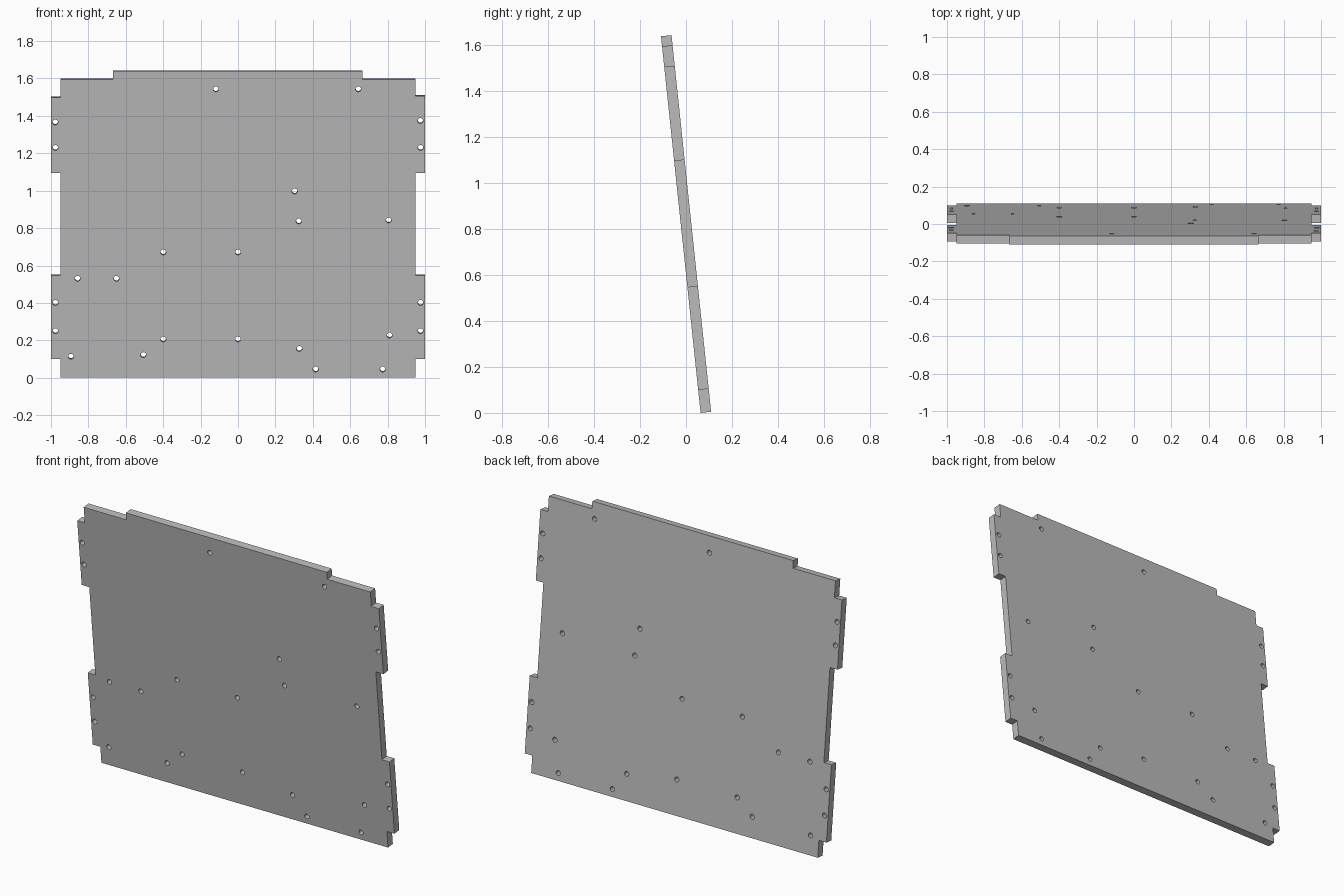
import bpy, math
from mathutils import Vector

if "Cube" in bpy.data.objects:
    bpy.data.objects.remove(bpy.data.objects["Cube"])

T = 0.046                    # panel thickness
TILT = math.radians(6)       # panel leans toward the front
HOLE_R = 0.0145

grey = bpy.data.materials.new("light_grey")
grey.diffuse_color = (0.5, 0.5, 0.5, 1)
grey.use_nodes = True
grey.node_tree.nodes["Principled BSDF"].inputs["Base Color"].default_value = grey.diffuse_color

curve = bpy.data.curves.new("panel_profile", 'CURVE')
curve.dimensions = '2D'
curve.fill_mode = 'BOTH'
curve.extrude = T / 2


def loop(points):
    s = curve.splines.new('POLY')
    s.points.add(len(points) - 1)
    for p, (x, y) in zip(s.points, points):
        p.co = (x, y, 0, 1)
    s.use_cyclic_u = True


# One side edge with its two tabs, bottom to top
def side(sign, tab_top):
    pts = [(.95, 0), (.95, .1005), (1, .1005), (1, .551), (.95, .551),
           (.95, 1.102), (1, 1.102), (1, tab_top), (.95, tab_top), (.95, 1.604)]
    return [(sign * x, y) for x, y in pts]


# Outline with the wide top tab
top_tab = [(.665, 1.604), (.665, 1.648), (-.667, 1.648), (-.667, 1.604)]
loop(side(1, 1.514) + top_tab + side(-1, 1.506)[::-1])

# Screw holes (x, height in the front view)
holes = [(-.118, 1.543), (.643, 1.543), (.303, .997), (.325, .837), (.805, .842),
         (-.4, .671), (0, .671), (-.858, .53), (-.65, .53), (-.4, .206), (0, .206),
         (.81, .227), (.328, .155), (-.893, .114), (-.506, .122), (.415, .045),
         (.774, .045), (-.977, 1.366), (.975, 1.374)]
holes += [(s * .976, z) for s in (-1, 1) for z in (1.23, .401, .25)]
for x, z in holes:
    v = z / math.cos(TILT)
    loop([(x + HOLE_R * math.cos(a), v + HOLE_R * math.sin(a))
          for a in (i * math.tau / 20 for i in range(20))])

# Panel as a mesh, leaning, with its lower front edge on the floor
temp = bpy.data.objects.new("panel_curve", curve)
bpy.context.collection.objects.link(temp)
bpy.context.view_layer.update()
dg = bpy.context.evaluated_depsgraph_get()
mesh = bpy.data.meshes.new_from_object(temp.evaluated_get(dg))
bpy.data.objects.remove(temp)
panel = bpy.data.objects.new("tabbed_panel", mesh)
bpy.context.collection.objects.link(panel)
mesh.materials.clear()
mesh.materials.append(grey)
for p in mesh.polygons:
    p.use_smooth = False
    p.material_index = 0
panel.rotation_euler.x = math.pi / 2 + TILT
front = Vector((0, -math.cos(TILT), -math.sin(TILT)))
panel.location = Vector((0, .0635, 0)) - front * T / 2
